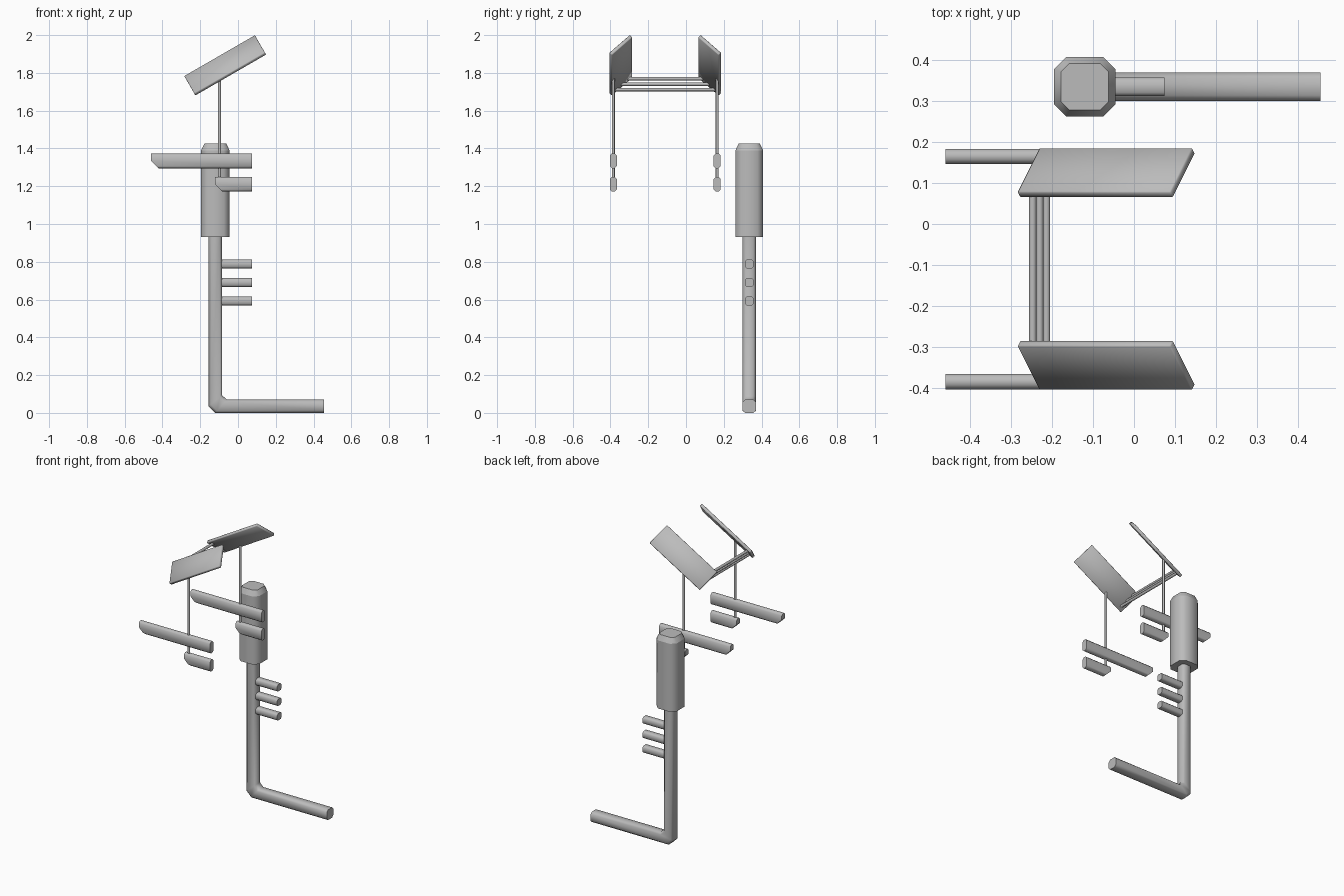
import bpy, bmesh, math
from mathutils import Vector, Matrix

if "Cube" in bpy.data.objects:
    bpy.data.objects.remove(bpy.data.objects["Cube"])

metal = bpy.data.materials.new("plain grey")
metal.use_nodes = True
grey = (0.5, 0.5, 0.5, 1)
metal.diffuse_color = grey
metal.node_tree.nodes["Principled BSDF"].inputs["Base Color"].default_value = grey


def finish(name, bm, smooth=True):
    bmesh.ops.recalc_face_normals(bm, faces=bm.faces)
    mesh = bpy.data.meshes.new(name)
    bm.to_mesh(mesh)
    bm.free()
    mesh.materials.append(metal)
    obj = bpy.data.objects.new(name, mesh)
    bpy.context.collection.objects.link(obj)
    bpy.ops.object.select_all(action="DESELECT")
    obj.select_set(True)
    bpy.context.view_layer.objects.active = obj
    if smooth:
        bpy.ops.object.shade_smooth_by_angle(angle=math.radians(50))
    return obj


def loft(stations, y, width, chamfer):
    """Chamfered box section; each station is a pair of opposite (x, z) points."""
    bm = bmesh.new()
    rings = []
    for a, b in stations:
        a, b = Vector(a), Vector(b)
        h = min(chamfer / (b - a).length, 0.45)
        w = chamfer / width
        outline = [(0, w), (0, 1 - w), (h, 1), (1 - h, 1),
                   (1, 1 - w), (1, w), (1 - h, 0), (h, 0)]
        ring = []
        for t, s in outline:
            p = a.lerp(b, t)
            ring.append(bm.verts.new((p.x, y + (s - 0.5) * width, p.y)))
        rings.append(ring)
    for r, q in zip(rings, rings[1:]):
        for i in range(8):
            j = (i + 1) % 8
            bm.faces.new((r[i], r[j], q[j], q[i]))
    bm.faces.new(rings[0])
    bm.faces.new(rings[-1])
    return bm


def bar(x0, x1, z0, z1, y, width, chamfer):
    return loft([((x0, z0), (x0, z1)), ((x1, z0), (x1, z1))], y, width, chamfer)


def rod(name, a, b, radius):
    a, b = Vector(a), Vector(b)
    bm = bmesh.new()
    turn = (b - a).to_track_quat("Z", "Y").to_matrix().to_4x4()
    bmesh.ops.create_cone(bm, cap_ends=True, segments=12, radius1=radius,
                          radius2=radius, depth=(b - a).length,
                          matrix=Matrix.Translation((a + b) / 2) @ turn)
    return finish(name, bm)


# Post bending into the foot
POST_Y = 0.335
finish("post_and_foot", loft([((-0.155, 0.94), (-0.085, 0.94)),
                              ((-0.155, 0.035), (-0.085, 0.095)),
                              ((-0.12, 0), (-0.06, 0.07)),
                              ((0.455, 0), (0.455, 0.07))], POST_Y, 0.07, 0.014))

# Sleeve with a shallow funnel in its top
bm = loft([((-0.195, 0.93), (-0.045, 0.93)),
           ((-0.195, 1.39), (-0.045, 1.39))], POST_Y, 0.146, 0.03)
bm.faces.ensure_lookup_table()
top = max(bm.faces, key=lambda f: f.calc_center_median().z)
bmesh.ops.inset_region(bm, faces=[top], thickness=0.008)
bmesh.ops.inset_region(bm, faces=[top], thickness=0.018, depth=-0.035)
finish("sleeve", bm)

# Pegs on the post
for i in range(3):
    z = 0.592 + 0.098 * i
    finish(f"post_peg_{i + 1}",
           bar(-0.1, 0.075, z - 0.023, z + 0.023, POST_Y, 0.046, 0.009))

# Paired panels, hangers and bars
MID_Y = -0.11
along = Vector((math.cos(math.pi / 6), 0, 0.5))
rise = Vector((-0.5, 0, math.cos(math.pi / 6)))
for side, label in ((-1, "front"), (1, "back")):
    out = Vector((0, side, 0))
    across, normal = (out - rise).normalized(), (out + rise).normalized()
    bm = bmesh.new()
    bmesh.ops.create_cube(bm, size=1)
    bmesh.ops.scale(bm, vec=(0.432, 0.153, 0.02), verts=bm.verts)
    bmesh.ops.bevel(bm, geom=bm.edges[:], offset=0.003, segments=1, affect="EDGES")
    frame = Matrix((along, across, normal)).transposed().to_4x4()
    centre = Matrix.Translation((-0.068, MID_Y + side * 0.235, 1.84))
    bmesh.ops.transform(bm, matrix=centre @ frame, verts=bm.verts)
    finish(f"{label}_panel", bm)

    y = MID_Y + side * 0.275
    rod(f"{label}_hanger", (-0.098, y, 1.2), (-0.098, y, 1.77), 0.008)
    for part, x0, z0 in (("upper", -0.46, 1.295), ("lower", -0.122, 1.172)):
        bm = bar(x0, 0.073, z0, z0 + 0.078, y, 0.037, 0.011)
        # Slanted cut under the left end
        bmesh.ops.bisect_plane(bm, geom=bm.verts[:] + bm.edges[:] + bm.faces[:],
                               plane_co=(x0 + 0.04, y, z0),
                               plane_no=(-1, 0, -1), clear_outer=True)
        bmesh.ops.holes_fill(bm, edges=[e for e in bm.edges if e.is_boundary])
        finish(f"{label}_{part}_bar", bm)

# Cross rods between the panels' low ends
for i, shift in enumerate((-0.04, 0.008, 0.055)):
    p = Vector((-0.233, 0, 1.745)) + Vector((0.354, 0, -0.612)) * shift
    half = 0.235 + 0.707 * shift
    rod(f"cross_rod_{i + 1}", (p.x, MID_Y - half, p.z), (p.x, MID_Y + half, p.z), 0.009)
